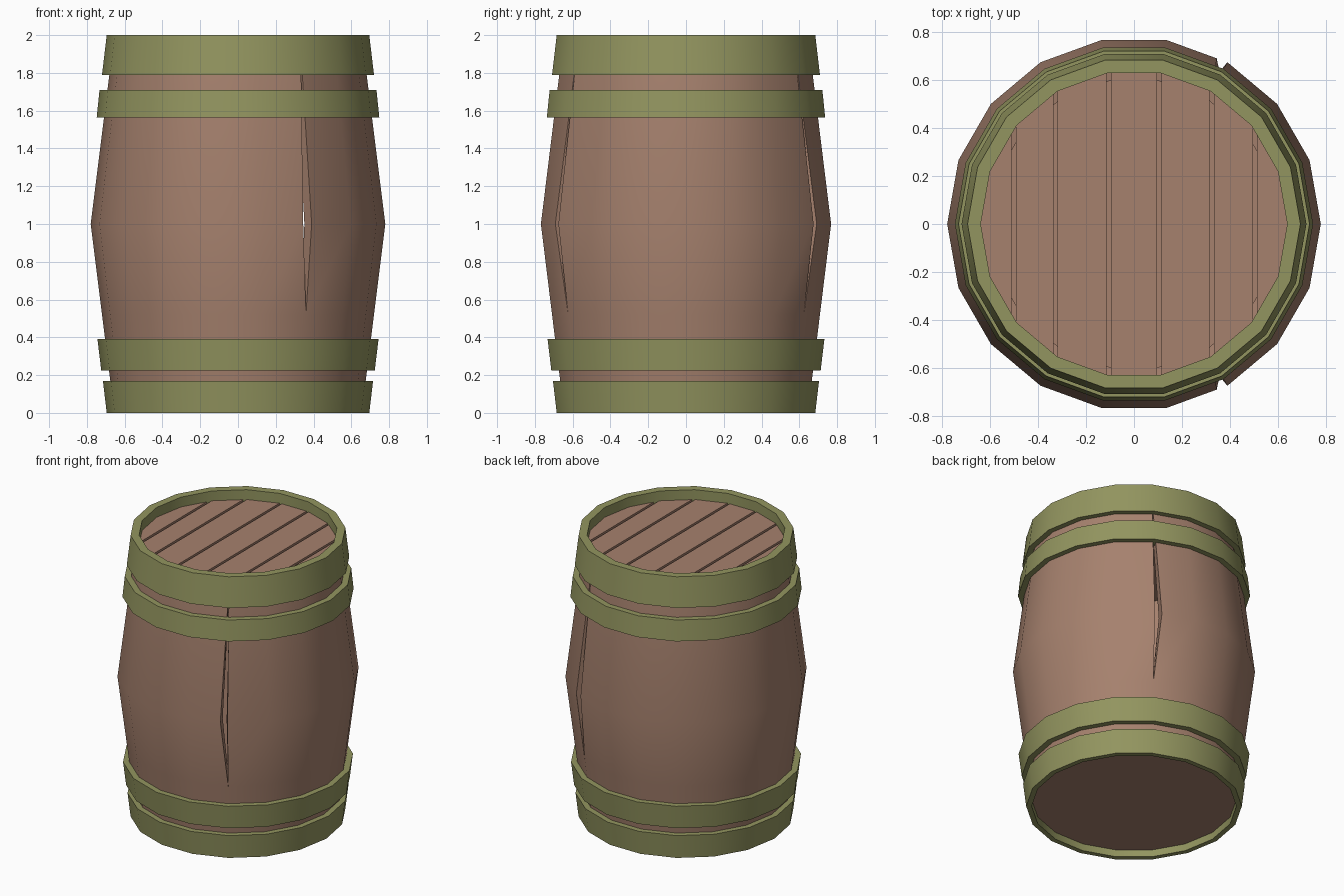
import bpy, bmesh, math
from mathutils import Vector

if "Cube" in bpy.data.objects:
    bpy.data.objects.remove(bpy.data.objects["Cube"])

SIDES = 18
STEP = 2 * math.pi / SIDES


def material(name, color):
    m = bpy.data.materials.new(name)
    m.diffuse_color = (*color, 1)
    m.use_nodes = True
    m.node_tree.nodes["Principled BSDF"].inputs["Base Color"].default_value = m.diffuse_color
    return m


WOOD = material("wood", (0.38, 0.22, 0.155))
GREEN = material("green_hoop", (0.29, 0.30, 0.115))


def finish(name, bm, mat):
    mesh = bpy.data.meshes.new(name)
    bm.to_mesh(mesh)
    bm.free()
    ob = bpy.data.objects.new(name, mesh)
    bpy.context.collection.objects.link(ob)
    mesh.materials.append(mat)
    bpy.ops.object.select_all(action='DESELECT')
    ob.select_set(True)
    bpy.context.view_layer.objects.active = ob
    return ob


def polar(r, i, z):
    return Vector((r * math.cos(i * STEP), r * math.sin(i * STEP), z))


def hoop(name, profile):
    """Closed (radius, z) profile revolved into an 18-sided ring."""
    bm = bmesh.new()
    rings = [[bm.verts.new(polar(r, i, z)) for r, z in profile] for i in range(SIDES)]
    n = len(profile)
    for i in range(SIDES):
        a, b = rings[i], rings[(i + 1) % SIDES]
        for k in range(n):
            bm.faces.new((a[k], b[k], b[(k + 1) % n], a[(k + 1) % n]))
    bmesh.ops.recalc_face_normals(bm, faces=bm.faces)
    finish(name, bm, GREEN)
    bpy.ops.object.shade_smooth_by_angle(angle=math.radians(30))


def board(name, r, z0, z1, x0=-1, x1=1):
    """Slab of the 18-sided disc, cut to the strip x0..x1."""
    bm = bmesh.new()
    bm.faces.new([bm.verts.new(polar(r, i, z0)) for i in range(SIDES)])
    for x, direction in ((x0, -1), (x1, 1)):
        bmesh.ops.bisect_plane(bm, geom=bm.verts[:] + bm.edges[:] + bm.faces[:],
                               plane_co=(x, 0, 0), plane_no=(direction, 0, 0),
                               clear_outer=True)
    ext = bmesh.ops.extrude_face_region(bm, geom=bm.faces[:])
    top = [v for v in ext["geom"] if isinstance(v, bmesh.types.BMVert)]
    bmesh.ops.translate(bm, verts=top, vec=(0, 0, z1 - z0))
    bmesh.ops.recalc_face_normals(bm, faces=bm.faces)
    finish(name, bm, WOOD)


# Bulging stave shell; two joints (at +60 and -60 degrees) are split open
rows = [(0.06, 0), (0.52, 0), (1.0, 0.176), (1.92, 0)]   # z, crack opening
bm = bmesh.new()
for i in range(SIDES):
    left, right = [], []
    for z, gap in rows:
        r = 0.78 - 0.125 * abs(z - 1)
        a, b = polar(r, i, z), polar(r, i + 1, z)
        if i == 3:
            a = a.lerp(b, gap)
        if i == SIDES - 4:
            b = b.lerp(a, gap)
        left.append(bm.verts.new(a))
        right.append(bm.verts.new(b))
    for k in range(len(rows) - 1):
        bm.faces.new((left[k], right[k], right[k + 1], left[k + 1]))
bmesh.ops.remove_doubles(bm, verts=bm.verts, dist=0.0005)
shell = finish("barrel_staves", bm, WOOD)
solid = shell.modifiers.new("thickness", 'SOLIDIFY')
solid.thickness = 0.06
solid.offset = -1
bpy.ops.object.modifier_apply(modifier="thickness")
bpy.ops.object.shade_smooth_by_angle(angle=math.radians(30))

# Hoops
hoop("top_rim_hoop", [(0.64, 1.79), (0.72, 1.79), (0.695, 2.0), (0.64, 2.0)])
hoop("upper_hoop", [(0.67, 1.565), (0.748, 1.565), (0.733, 1.71), (0.67, 1.71)])
hoop("lower_hoop", [(0.67, 0.225), (0.724, 0.225), (0.744, 0.39), (0.67, 0.39)])
hoop("bottom_rim_hoop", [(0.66, 0.0), (0.695, 0.0), (0.715, 0.168), (0.66, 0.168)])

# Lid boards with narrow grooves, on a backing disc
cuts = [-0.66, -0.502, -0.328, -0.106, 0.106, 0.325, 0.505, 0.66]
for n, (x0, x1) in enumerate(zip(cuts, cuts[1:])):
    board(f"lid_board_{n + 1}", 0.645, 1.90, 1.93, x0 + 0.009, x1 - 0.009)
board("lid_backing", 0.645, 1.87, 1.90)

# Recessed bottom
board("barrel_bottom", 0.665, 0.05, 0.09)
